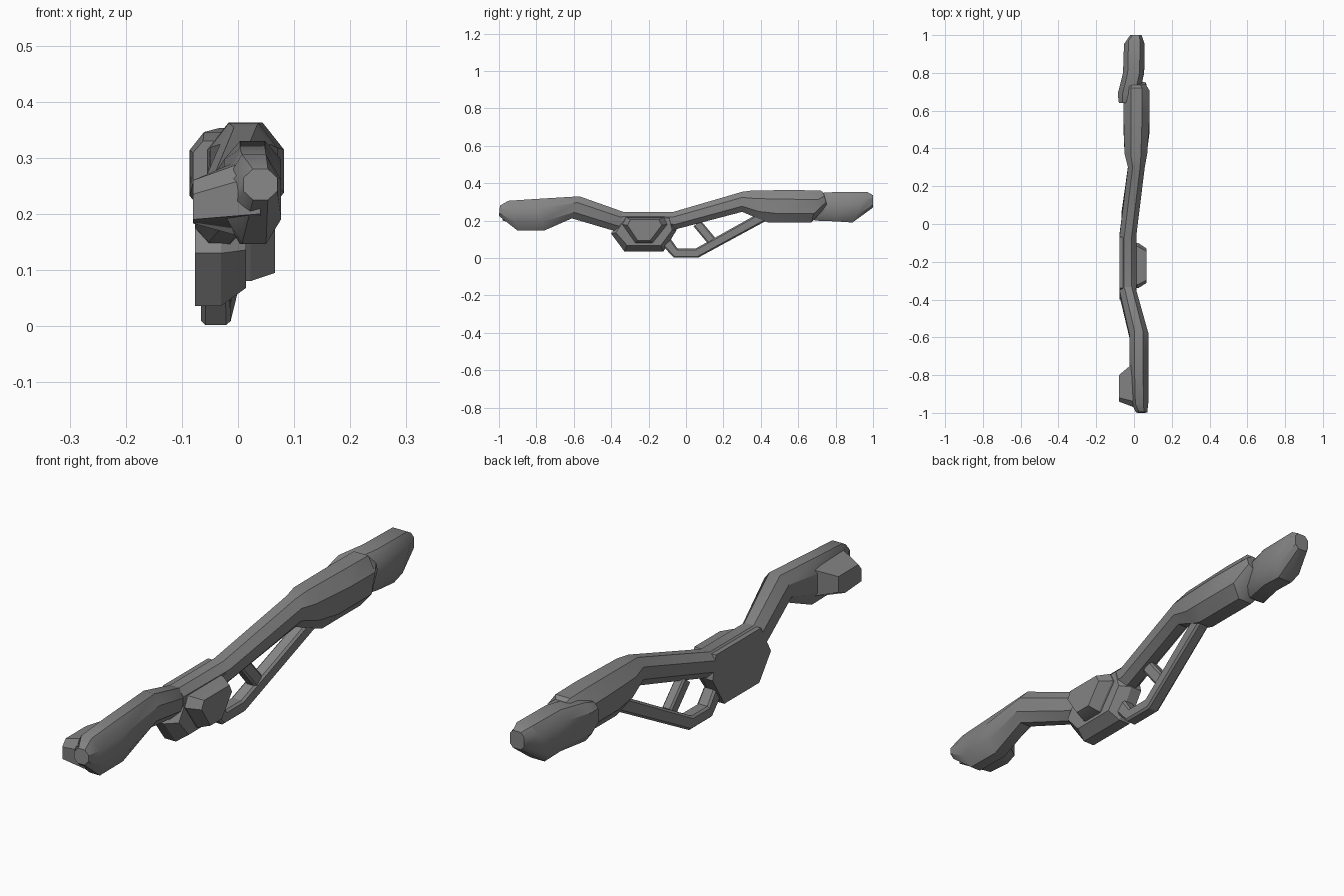
import bpy
import bmesh
from math import radians

default_cube = bpy.data.objects.get("Cube")
if default_cube:
    bpy.data.objects.remove(default_cube, do_unlink=True)

# Single grey finish
grey = bpy.data.materials.new("plain_grey")
grey.use_nodes = True
grey_colour = (0.23, 0.23, 0.23, 1)
grey.diffuse_color = grey_colour
grey.node_tree.nodes["Principled BSDF"].inputs["Base Color"].default_value = grey_colour


def skin_rings(name, rings, smooth_angle):
    """Bridge matching rings of points into a closed solid."""
    bm = bmesh.new()
    loops = [[bm.verts.new(point) for point in ring] for ring in rings]
    count = len(loops[0])
    for near, far in zip(loops, loops[1:]):
        for i in range(count):
            j = (i + 1) % count
            bm.faces.new((near[i], near[j], far[j], far[i]))
    bm.faces.new(loops[0])
    bm.faces.new(loops[-1])
    bmesh.ops.recalc_face_normals(bm, faces=bm.faces)
    mesh = bpy.data.meshes.new(name)
    bm.to_mesh(mesh)
    bm.free()
    mesh.materials.append(grey)
    obj = bpy.data.objects.new(name, mesh)
    bpy.context.collection.objects.link(obj)
    bpy.ops.object.select_all(action="DESELECT")
    obj.select_set(True)
    bpy.context.view_layer.objects.active = obj
    bpy.ops.object.shade_smooth_by_angle(angle=radians(smooth_angle))
    return obj


def limb(name, sections, chamfer=0.28, smooth_angle=35):
    """Loft chamfered sections: bottom y, bottom z, top y, top z, min x, max x."""
    c, d = chamfer, 1 - chamfer
    outline = ((c, 0), (d, 0), (1, c), (1, d), (d, 1), (c, 1), (0, d), (0, c))
    rings = []
    for yb, zb, yt, zt, left, right in sections:
        rings.append([(left + u * (right - left), yb + v * (yt - yb), zb + v * (zt - zb))
                      for u, v in outline])
    return skin_rings(name, rings, smooth_angle)


def side_block(name, layers, smooth_angle=20):
    """Stack side profiles, each given as an x position and (y, z) points."""
    rings = [[(x, y, z) for y, z in profile] for x, profile in layers]
    return skin_rings(name, rings, smooth_angle)


def scaled(profile, centre, factor_y, factor_z):
    cy, cz = centre
    return [(cy + (y - cy) * factor_y, cz + (z - cz) * factor_z) for y, z in profile]


# Front limb, bending down into the hub
limb("front_limb", [
    (-1, .225, -.995, .28, .01, .07),
    (-.9, .146, -.95, .306, -.02, .077),
    (-.76, .146, -.8, .316, -.025, .077),
    (-.61, .212, -.57, .33, -.025, .077),
    (-.4, .15, -.33, .245, -.077, .012),
    (-.3, .13, -.27, .22, -.07, 0),
])

# Flared wing on one side of the front end
wing_outer = [(-.94, .19), (-.94, .235), (-.92, .26), (-.8, .26), (-.8, .2), (-.84, .183)]
wing_inner = [(-.98, .2), (-.985, .27), (-.95, .303), (-.7, .312), (-.7, .18), (-.8, .15)]
side_block("front_wing", [(-.08, wing_outer), (.04, wing_inner)], 35)

# Hub plate with a bevelled outer side
hub_profile = [(-.4, .13), (-.34, .24), (-.07, .24), (-.05, .15), (-.12, .036), (-.33, .036)]
hub_bevel = scaled(hub_profile, (-.22, .15), .86, .72)
side_block("hub", [(-.077, hub_profile), (-.03, hub_profile), (.014, hub_bevel)])

# Raised boss on the hub
boss_profile = [(-.34, .18), (-.32, .218), (-.12, .218), (-.1, .18), (-.18, .08), (-.27, .08)]
boss_top = scaled(boss_profile, (-.225, .155), .76, .8)
side_block("hub_boss", [(0, boss_profile), (.022, boss_profile), (.066, boss_top)])

# Rear limb, rising from the hub into a deep body
limb("rear_limb", [
    (-.35, .16, -.34, .246, -.077, .012),
    (-.05, .155, -.07, .246, -.077, .012),
    (.3, .247, .3, .354, -.032, .057),
    (.4, .205, .36, .362, -.05, .07),
    (.44, .19, .6, .363, -.055, .082),
    (.67, .19, .72, .361, -.055, .082),
    (.755, .28, .735, .35, -.04, .062),
])

# Rear tip, overlapping the body on one side
limb("rear_tip", [
    (.64, .235, .64, .33, -.08, 0),
    (.69, .2, .69, .346, -.086, .03),
    (.8, .196, .8, .353, -.058, .054),
    (.89, .19, .97, .353, -.053, .056),
    (1, .27, 1, .336, -.02, .04),
], chamfer=0.22)

# Lower strut and its short brace
limb("lower_strut", [
    (-.12, .06, -.08, .1, -.066, -.015),
    (-.065, .002, -.045, .05, -.066, -.013),
    (.065, .002, .05, .05, -.066, -.013),
    (.43, .2, .39, .24, -.015, .035),
], chamfer=0.15, smooth_angle=25)
limb("strut_brace", [
    (.04, .17, .08, .2, -.05, -.01),
    (.115, .08, .155, .11, -.045, -.005),
], chamfer=0.15, smooth_angle=25)
